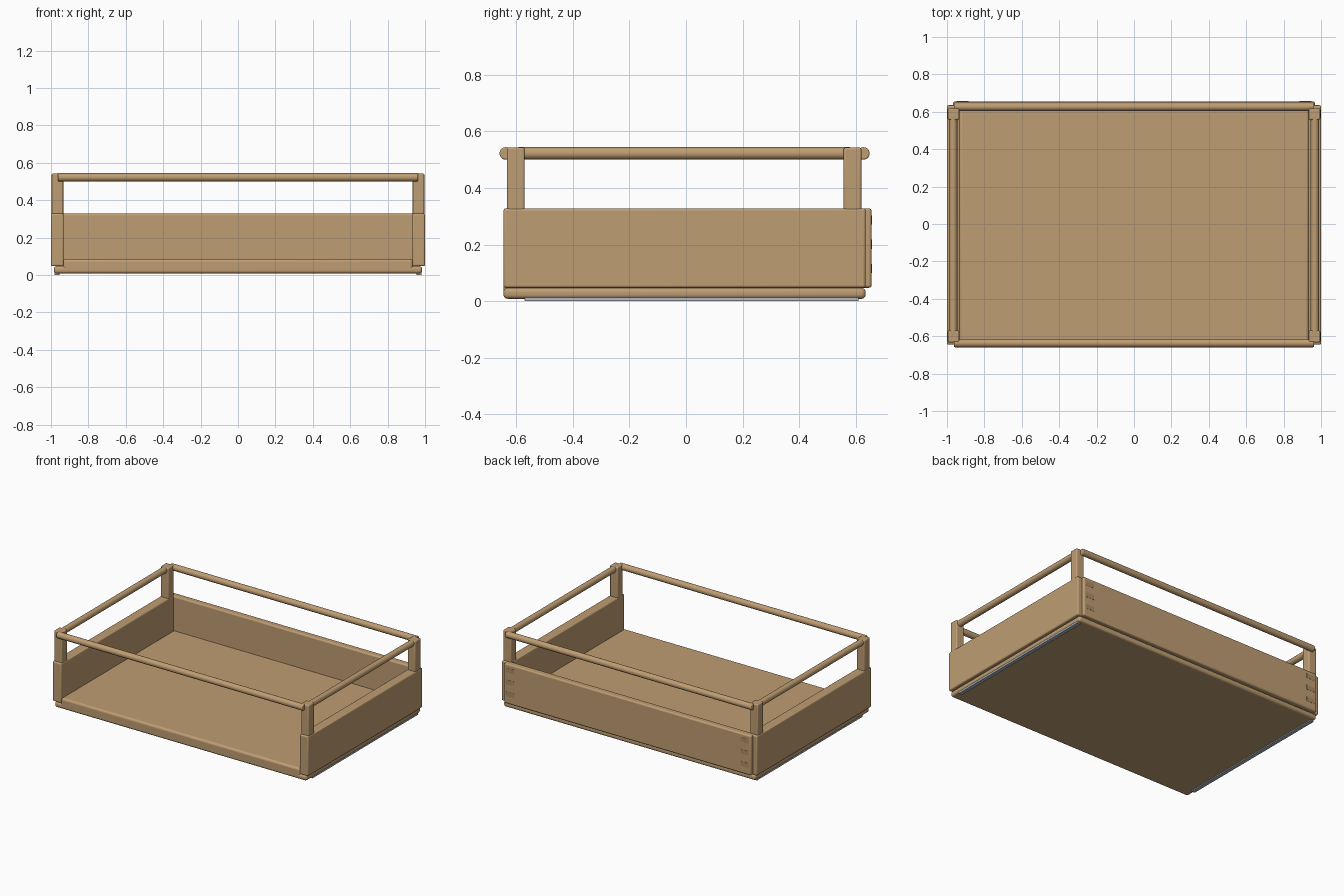
import bpy, math

if "Cube" in bpy.data.objects:
    bpy.data.objects.remove(bpy.data.objects["Cube"])


def make_mat(name, col):
    m = bpy.data.materials.new(name)
    m.diffuse_color = (*col, 1)
    m.use_nodes = True
    m.node_tree.nodes["Principled BSDF"].inputs["Base Color"].default_value = m.diffuse_color
    return m


WOOD = make_mat("wood", (0.52, 0.34, 0.17))
END_GRAIN = make_mat("end_grain", (0.42, 0.27, 0.13))
METAL = make_mat("metal", (0.45, 0.5, 0.55))


def finish(ob, name, bevel, mat, segments=4):
    ob.name = name
    ob.data.materials.append(mat)
    if bevel:
        b = ob.modifiers.new("rounding", 'BEVEL')
        b.width, b.segments = bevel, segments
        b.limit_method, b.angle_limit = 'ANGLE', math.radians(40)
    bpy.ops.object.shade_smooth_by_angle(angle=math.radians(35))
    return ob


def box(name, x, y, z, bevel=0.0, mat=WOOD):
    """Box from (min, max) ranges on each axis."""
    bpy.ops.mesh.primitive_cube_add(size=1, location=[(a + b) / 2 for a, b in (x, y, z)])
    ob = bpy.context.object
    ob.scale = [b - a for a, b in (x, y, z)]
    bpy.ops.object.transform_apply(location=False, rotation=False, scale=True)
    return finish(ob, name, bevel, mat)


def rod(name, loc, length, axis):
    rot = (0, math.pi / 2, 0) if axis == 'x' else (math.pi / 2, 0, 0)
    bpy.ops.mesh.primitive_cylinder_add(vertices=32, radius=0.022, depth=length,
                                        location=loc, rotation=rot)
    return finish(bpy.context.object, name, 0.005, WOOD, 3)


def span(s, a, b):
    """Range a..b mirrored to the side s."""
    return tuple(sorted((s * a, s * b)))


# Base board and the raised floor between the sides
box("base_board", (-0.985, 0.985), (-0.645, 0.635), (0.008, 0.047), 0.015)
box("floor", (-0.935, 0.935), (-0.645, 0.62), (0.012, 0.085), 0.015)

# Back panel laid over the ends of the sides
box("back_panel", (-0.967, 0.967), (0.608, 0.656), (0.047, 0.328), 0.01)

for s, side in ((-1, "left"), (1, "right")):
    # Side panel and metal runner below it
    box(side + "_panel", span(s, 0.932, 1.0), (-0.645, 0.635), (0.047, 0.328), 0.009)
    box(side + "_runner", span(s, 0.955, 0.982), (-0.57, 0.61), (0.0, 0.014), 0.002, METAL)

    # Joint fingers showing on the back
    for i in range(3):
        z = 0.27 - i * 0.085
        box(f"{side}_joint_finger_{i + 1}", span(s, 0.885, 0.95), (0.64, 0.6572),
            (z, z + 0.032), 0, END_GRAIN)

    # Corner posts, standing on the side panels
    for end, y in (("front", (-0.633, -0.57)), ("back", (0.557, 0.62))):
        box(f"{end}_{side}_post", span(s, 0.934, 0.996), y, (0.30, 0.543), 0.008)

    # Side rail between the posts
    rod(side + "_rail", (s * 0.967, -0.006, 0.522), 1.18, 'y')

# Long rails across the front and back
rod("front_rail", (0, -0.637, 0.522), 1.926, 'x')
rod("back_rail", (0, 0.627, 0.522), 1.926, 'x')
